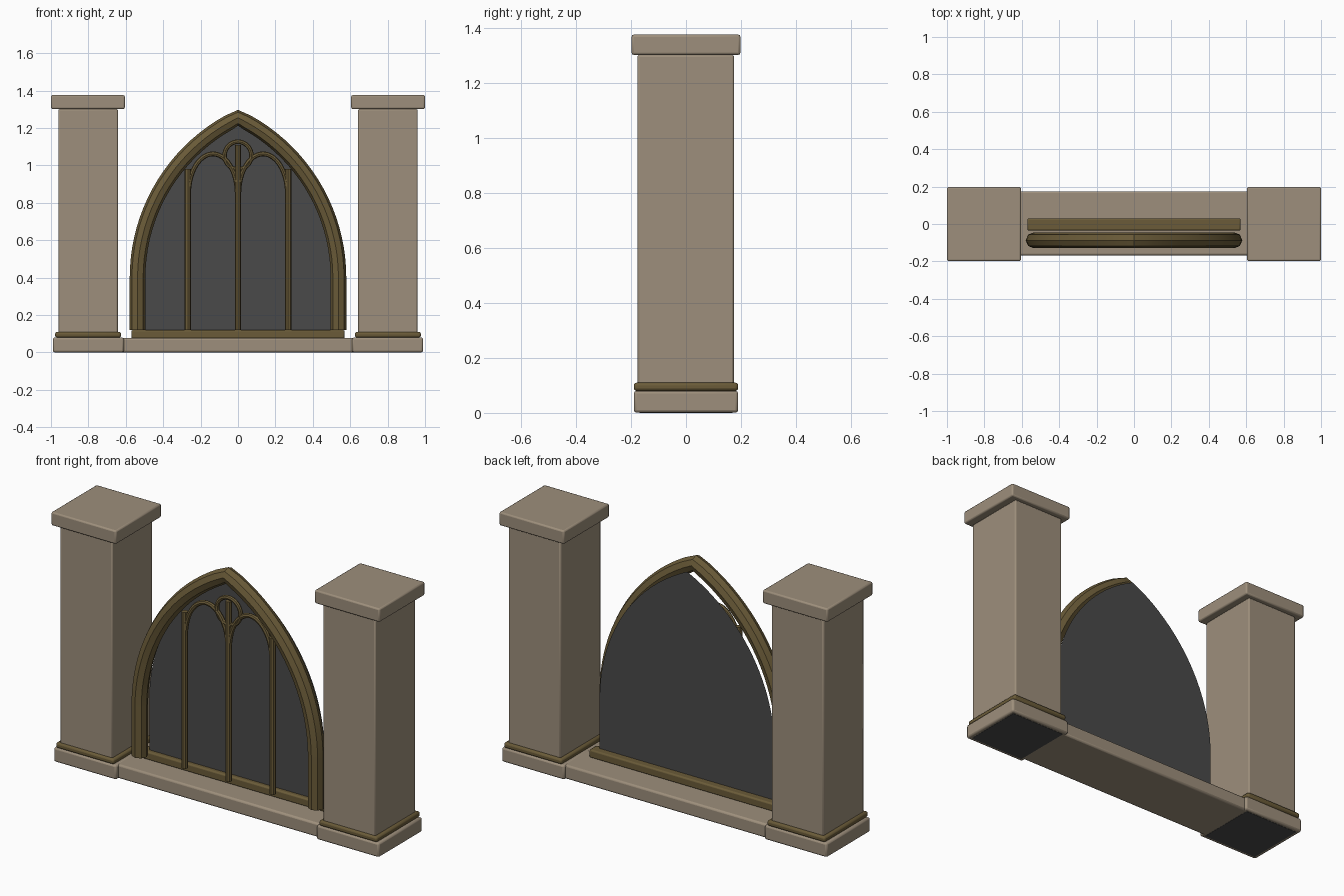
import bpy, math

if "Cube" in bpy.data.objects:
    bpy.data.objects.remove(bpy.data.objects["Cube"])


def material(name, rgb):
    m = bpy.data.materials.new(name)
    m.diffuse_color = (*rgb, 1)
    m.use_nodes = True
    m.node_tree.nodes["Principled BSDF"].inputs["Base Color"].default_value = m.diffuse_color
    return m


STONE = material("sandstone", (0.34, 0.275, 0.2))
BRONZE = material("bronze", (0.145, 0.105, 0.04))
DARK = material("dark_grey", (0.068, 0.068, 0.068))


def smooth(ob):
    bpy.ops.object.select_all(action='DESELECT')
    ob.select_set(True)
    bpy.context.view_layer.objects.active = ob
    bpy.ops.object.shade_smooth_by_angle(angle=math.radians(40))


def box(name, x, y, z, mat, bevel=0.008):
    """Bevelled box from (min, max) ranges."""
    bpy.ops.mesh.primitive_cube_add(size=1, location=[sum(r) / 2 for r in (x, y, z)])
    ob = bpy.context.object
    ob.name = name
    ob.scale = [r[1] - r[0] for r in (x, y, z)]
    bpy.ops.object.transform_apply(location=False, rotation=False, scale=True)
    ob.data.materials.append(mat)
    if bevel:
        b = ob.modifiers.new("bevel", 'BEVEL')
        b.width, b.segments = bevel, 2
        smooth(ob)
    return ob


def tube(name, pts, y, radius, mat, cyclic=False, res=2):
    """Round bar along (x, z) points in the plane y."""
    cu = bpy.data.curves.new(name, 'CURVE')
    cu.dimensions = '3D'
    cu.bevel_depth, cu.bevel_resolution, cu.use_fill_caps = radius, res, True
    sp = cu.splines.new('POLY')
    sp.points.add(len(pts) - 1)
    for p, (px, pz) in zip(sp.points, pts):
        p.co = (px, y, pz, 1)
    sp.use_cyclic_u = cyclic
    ob = bpy.data.objects.new(name, cu)
    bpy.context.collection.objects.link(ob)
    cu.materials.append(mat)
    bpy.ops.object.select_all(action='DESELECT')
    ob.select_set(True)
    bpy.context.view_layer.objects.active = ob
    bpy.ops.object.convert(target='MESH')
    smooth(bpy.context.object)


def pointed_arch(half, spring, apex, bottom, n=20):
    """Two-centred arch outline from bottom left to bottom right."""
    rise = apex - spring
    r = (half ** 2 + rise ** 2) / (2 * half)
    end = math.asin(rise / r)
    left = [(-half, bottom)]
    for i in range(n + 1):
        a = end * i / n
        left.append((r - half - r * math.cos(a), spring + r * math.sin(a)))
    return left + [(-px, pz) for px, pz in reversed(left[:-1])]


# pillars
for s, side in ((-1, "left"), (1, "right")):
    def span(a, b):
        return tuple(sorted((s * a, s * b)))
    box(side + "_pillar_base", span(0.61, 0.99), (-0.19, 0.19), (0.001, 0.08), STONE, 0.01)
    box(side + "_pillar_underside", span(0.63, 0.97), (-0.17, 0.17), (0, 0.003), DARK, 0)
    box(side + "_pillar_trim", span(0.625, 0.978), (-0.19, 0.19), (0.08, 0.11), BRONZE, 0.01)
    box(side + "_pillar_shaft", span(0.642, 0.96), (-0.177, 0.175), (0.1, 1.302), STONE)
    box(side + "_pillar_cap", span(0.605, 1.0), (-0.198, 0.198), (1.302, 1.376), STONE)

# plinth and sill between the pillars
box("plinth", (-0.63, 0.63), (-0.168, 0.175), (0.001, 0.078), STONE, 0.01)
box("sill", (-0.57, 0.57), (-0.035, 0.03), (0.075, 0.12), BRONZE)

# dark backing panel
outline = pointed_arch(0.533, 0.4, 1.235, 0.1)
me = bpy.data.meshes.new("back_panel")
me.from_pydata([(x, -0.01, z) for x, z in outline], [], [list(range(len(outline)))])
me.materials.append(DARK)
panel = bpy.data.objects.new("back_panel", me)
bpy.context.collection.objects.link(panel)

# arch frame
tube("arch_frame", pointed_arch(0.537, 0.4, 1.255, 0.12), -0.087, 0.042, BRONZE)

# mullions and tracery
Y = -0.08
for name, x, top in (("left_mullion", -0.268, 0.98), ("centre_mullion", 0, 1.11),
                     ("right_mullion", 0.268, 0.98)):
    tube(name, [(x, 0.12), (x, top)], Y, 0.017, BRONZE)
for s in (-1, 1):
    arc = [(s * 0.134 + 0.13 * math.cos(math.pi * i / 24),
            0.85 + 0.212 * math.sin(math.pi * i / 24)) for i in range(25)]
    tube("tracery_arch", arc, Y, 0.013, BRONZE)
ring = [(0.072 * math.cos(math.tau * i / 32), 1.053 + 0.074 * math.sin(math.tau * i / 32))
        for i in range(32)]
tube("tracery_ring", ring, Y, 0.012, BRONZE, cyclic=True)
